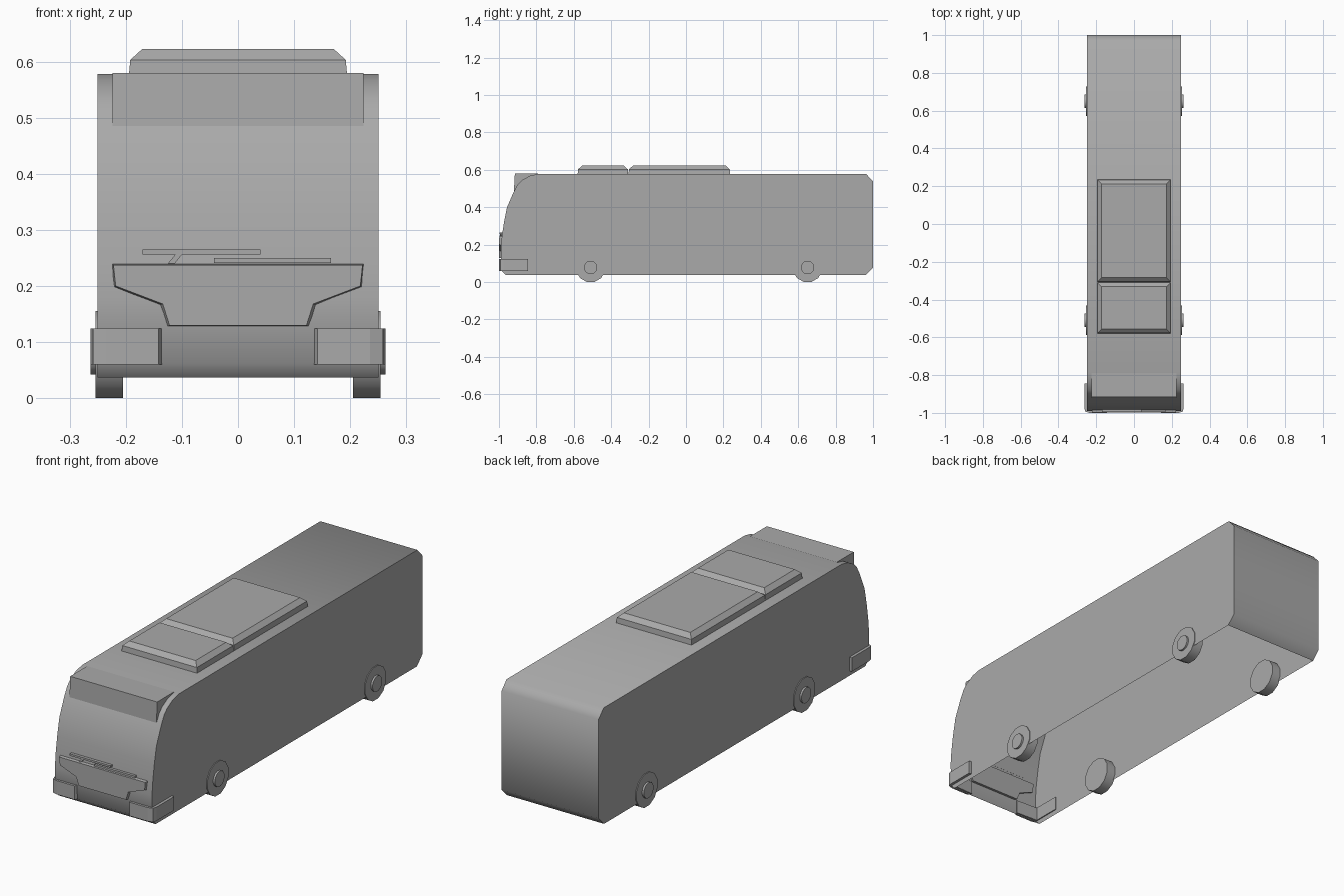
import bpy, bmesh, math
from mathutils import Vector

cube = bpy.data.objects.get("Cube")
if cube:
    bpy.data.objects.remove(cube, do_unlink=True)

GREY = (0.4, 0.4, 0.4, 1)
paint = bpy.data.materials.new("grey_paint")
paint.use_nodes = True
paint.diffuse_color = GREY
bsdf = paint.node_tree.nodes["Principled BSDF"]
bsdf.inputs["Base Color"].default_value = GREY
bsdf.inputs["Roughness"].default_value = 0.6


def loft(name, rings, smooth=None, open_bottom=False):
    """Bridge equal rings of points and cap both ends."""
    bm = bmesh.new()
    loops = [[bm.verts.new(p) for p in ring] for ring in rings]
    n = len(loops[0])
    for a, b in zip(loops, loops[1:]):
        for i in range(n):
            j = (i + 1) % n
            bm.faces.new((a[i], a[j], b[j], b[i]))
    bm.faces.new(loops[0][::-1])
    bm.faces.new(loops[-1])
    bmesh.ops.recalc_face_normals(bm, faces=bm.faces)
    if open_bottom:
        floor = [f for f in bm.faces if f.normal.z < -0.95]
        bmesh.ops.delete(bm, geom=floor, context='FACES_ONLY')
    mesh = bpy.data.meshes.new(name)
    bm.to_mesh(mesh)
    bm.free()
    mesh.materials.append(paint)
    obj = bpy.data.objects.new(name, mesh)
    bpy.context.collection.objects.link(obj)
    if smooth:
        bpy.ops.object.select_all(action='DESELECT')
        obj.select_set(True)
        bpy.context.view_layer.objects.active = obj
        bpy.ops.object.shade_smooth_by_angle(angle=math.radians(smooth))
    return obj


def across(profile, half):
    """Side profile (y, z) swept over the width."""
    return [[(x, y, z) for y, z in profile] for x in (-half, half)]


def front_plate(name, outline, y0, y1):
    """Front outline (x, z) given depth along y."""
    return loft(name, [[(x, y, z) for x, z in outline] for y in (y0, y1)])


def rect(x0, x1, y0, y1, z):
    return [(x0, y0, z), (x1, y0, z), (x1, y1, z), (x0, y1, z)]


# Body shell, open underneath
windscreen = [(-0.985, 0.24), (-0.973, 0.32), (-0.957, 0.40), (-0.92, 0.485)]
profile = [(-0.963, 0.037), (-0.988, 0.062), (-0.99, 0.18)] + windscreen + [
    (-0.90, 0.522), (-0.877, 0.545), (-0.835, 0.568), (-0.79, 0.578),
    (0.963, 0.578), (1.0, 0.538), (1.0, 0.078), (0.96, 0.037)]
loft("body", across(profile, 0.25), smooth=50, open_bottom=True)

# Roof brow above the windscreen
loft("roof_brow", across([(-0.92, 0.485), (-0.915, 0.58), (-0.79, 0.58),
                          (-0.83, 0.56), (-0.89, 0.52)], 0.224))

# Roof units with tapered tops
for name, y0, y1 in (("front_roof_unit", -0.58, -0.308), ("rear_roof_unit", -0.308, 0.237)):
    levels = ((0, 0.57), (0.003, 0.603), (0.024, 0.622))
    loft(name, [rect(-0.195 + d, 0.195 - d, y0 + d, y1 - d, z) for d, z in levels])

# Nose panel, raised with a sloping lower edge
outer = [(0.225, 0.241), (0.223, 0.197), (0.145, 0.165), (0.13, 0.127)]
inner = [(0.222, 0.237), (0.218, 0.2), (0.134, 0.168), (0.122, 0.13)]
mirror = lambda pts: pts + [(-x, z) for x, z in reversed(pts)]
loft("nose_panel", [[(x, y, z) for x, z in mirror(pts)]
                    for pts, y in ((outer, -0.975), (inner, -0.999))])

# Wipers
for name, x0, x1, z in (("right_wiper", -0.17, 0.04, 0.256), ("left_wiper", -0.043, 0.166, 0.241)):
    front_plate(name, [(x0, z), (x1, z), (x1, z + 0.009), (x0, z + 0.009)], -0.982, -0.996)
front_plate("wiper_arm", [(-0.125, 0.24), (-0.113, 0.24), (-0.1, 0.256), (-0.112, 0.256)],
            -0.982, -0.994)

for side, s in (("left", 1), ("right", -1)):
    # Wrap-around bumper corner
    plan = [(0.132, -0.98), (0.142, -1.0), (0.235, -1.0), (0.258, -0.993), (0.263, -0.975),
            (0.263, -0.845), (0.245, -0.845), (0.245, -0.975)]
    loft(side + "_bumper_corner", [[(s * x, y, z) for x, y in plan] for z in (0.06, 0.124)])

    # Wheels and hubs
    for end, y in (("front", -0.51), ("rear", 0.65)):
        for part, r, x0, x1, n in (("wheel", 0.08, 0.205, 0.254, 12), ("hub", 0.036, 0.24, 0.263, 16)):
            turn = [2 * math.pi * (i + 0.5) / n for i in range(n)]
            disc = [Vector((0, y + r * math.sin(a), 0.078 + r * math.cos(a))) for a in turn]
            loft(f"{end}_{side}_{part}",
                 [[p + Vector((s * x, 0, 0)) for p in disc] for x in (x0, x1)], smooth=40)
